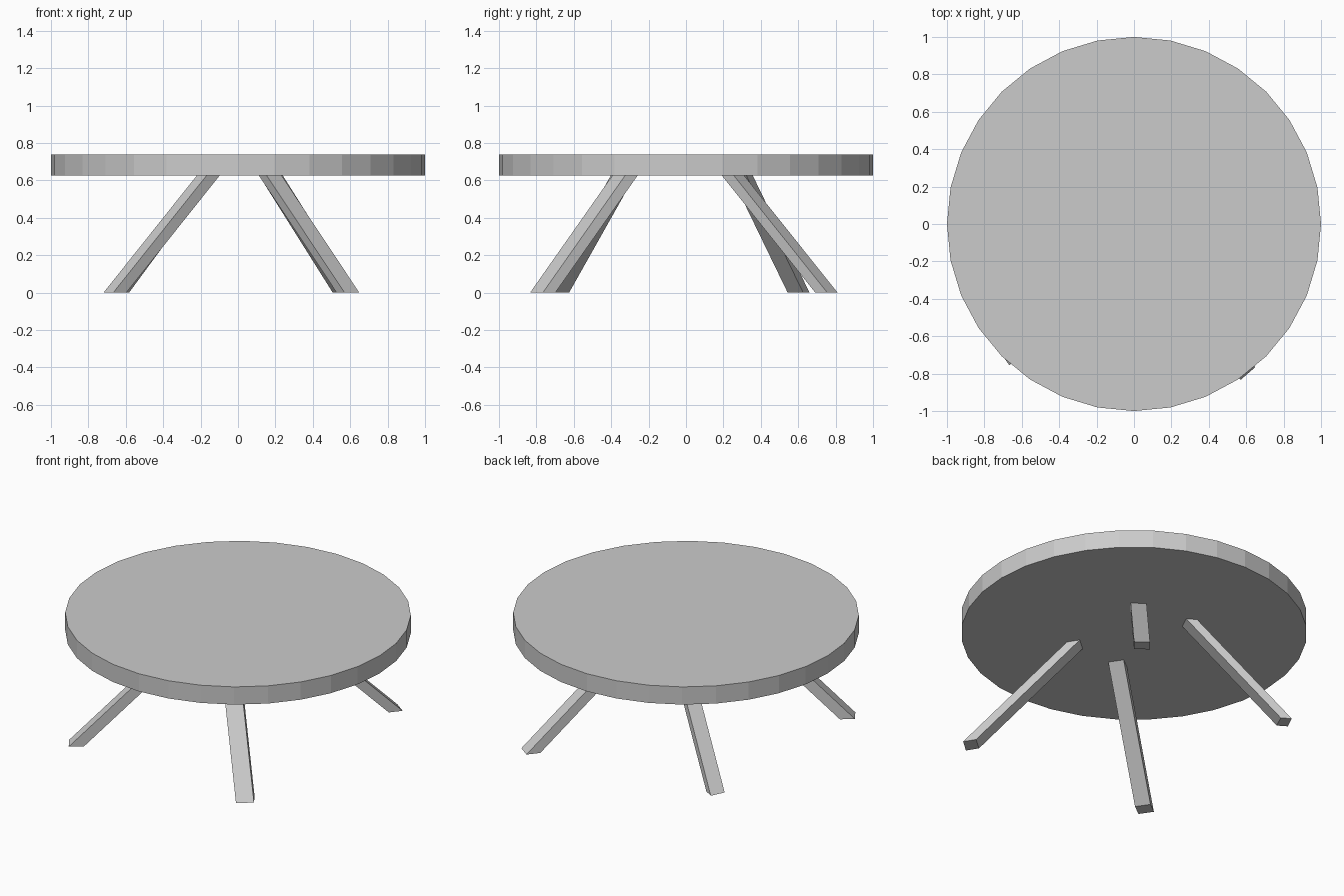
import bpy, bmesh
from mathutils import Vector

if "Cube" in bpy.data.objects:
    bpy.data.objects.remove(bpy.data.objects["Cube"])

TOP_BOTTOM, TOP_Z = 0.625, 0.738


def add_object(name, bm):
    bmesh.ops.recalc_face_normals(bm, faces=bm.faces)
    mesh = bpy.data.meshes.new(name)
    bm.to_mesh(mesh)
    bm.free()
    obj = bpy.data.objects.new(name, mesh)
    bpy.context.collection.objects.link(obj)
    return obj


def add_leg(name, foot, head, across, outward):
    """Slanted square bar cut flat at floor and tabletop."""
    bm = bmesh.new()
    a, o = Vector((*across, 0)) / 2, Vector((*outward, 0)) / 2
    rings = []
    for centre in (Vector((*foot, 0)), Vector((*head, TOP_BOTTOM))):
        rings.append([bm.verts.new(centre + s * a + t * o)
                      for s, t in ((-1, -1), (1, -1), (1, 1), (-1, 1))])
    low, high = rings
    bm.faces.new(low)
    bm.faces.new(high)
    for i in range(4):
        j = (i + 1) % 4
        bm.faces.new((low[i], low[j], high[j], high[i]))
    return add_object(name, bm)


# round tabletop
bpy.ops.mesh.primitive_cylinder_add(
    vertices=32, radius=1, depth=TOP_Z - TOP_BOTTOM,
    location=(0, 0, (TOP_Z + TOP_BOTTOM) / 2))
bpy.context.object.name = "tabletop"

# splayed legs, each set at a slightly different angle
legs = {
    #               foot centre      head centre      across edge      outward edge
    "front_right_leg": ((0.588, -0.766), (0.173, -0.327), (0.079, 0.068), (0.042, -0.067)),
    "front_left_leg": ((-0.658, -0.690), (-0.160, -0.338), (-0.052, 0.077), (-0.070, -0.053)),
    "back_right_leg": ((0.570, 0.751), (0.177, 0.252), (-0.074, 0.055), (0.053, 0.064)),
    "back_left_leg": ((-0.630, 0.602), (-0.170, 0.299), (0.040, 0.083), (-0.055, 0.034)),
}
for name, spec in legs.items():
    add_leg(name, *spec)
